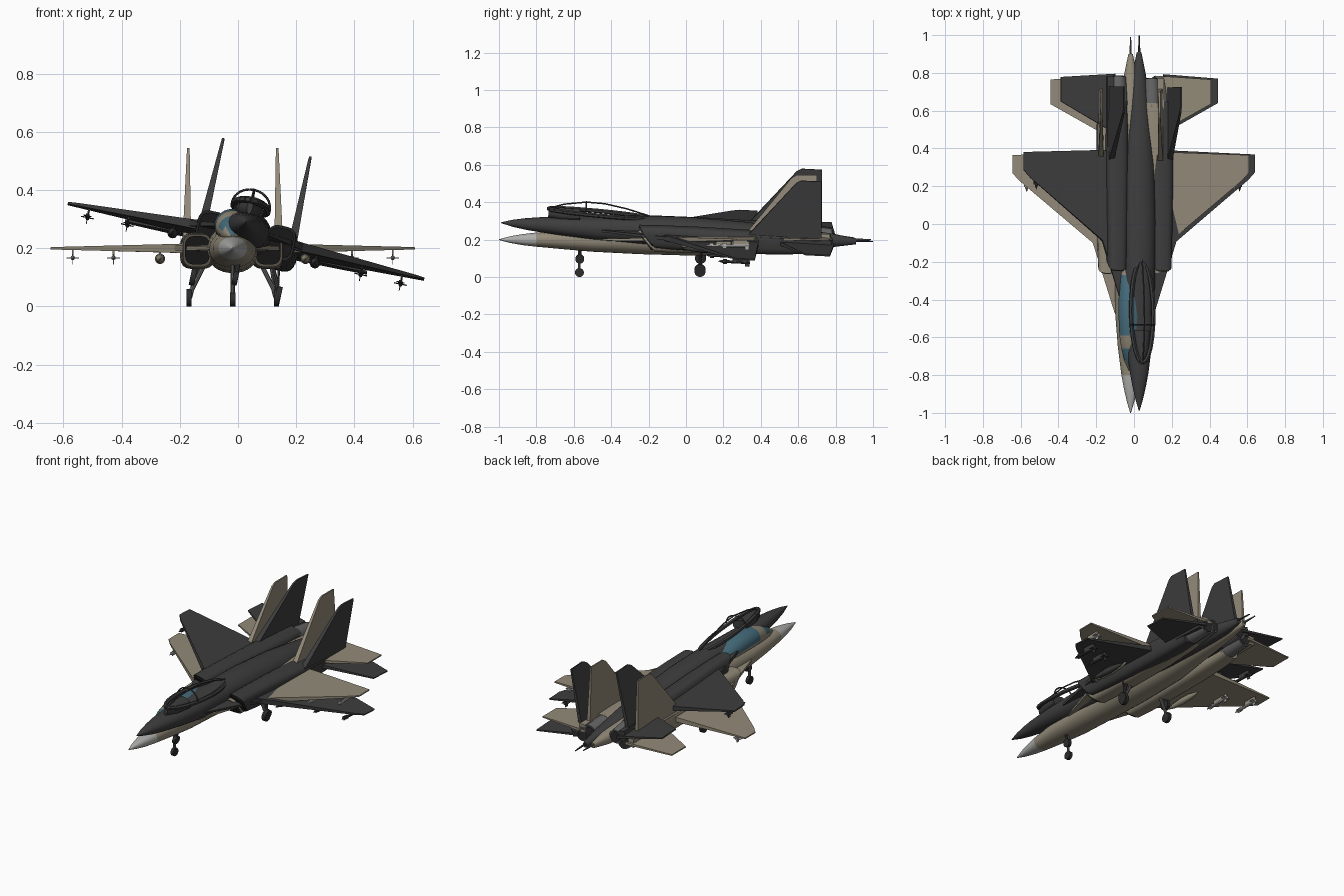
import bpy, bmesh, math
from mathutils import Matrix, Vector

if "Cube" in bpy.data.objects:
    bpy.data.objects.remove(bpy.data.objects["Cube"])


def mat(name, r, g, b):
    m = bpy.data.materials.new(name)
    m.diffuse_color = (r, g, b, 1)
    m.use_nodes = True
    m.node_tree.nodes["Principled BSDF"].inputs["Base Color"].default_value = m.diffuse_color
    return m


TAN = mat("tan paint", 0.29, 0.255, 0.19)
DARK = mat("dark grey paint", 0.047, 0.047, 0.047)
GLASS = mat("blue glass", 0.06, 0.15, 0.20)
LIGHT = mat("light grey", 0.42, 0.42, 0.41)
METAL = mat("nozzle metal", 0.13, 0.13, 0.13)
RUBBER = mat("black rubber", 0.025, 0.025, 0.025)

state = {}


def make(name, bm, mats, smooth=True, rule=None):
    """Turn a bmesh into a named object placed with the current jet."""
    bmesh.ops.recalc_face_normals(bm, faces=bm.faces[:])
    me = bpy.data.meshes.new(name)
    if rule:
        for f in bm.faces:
            f.material_index = rule(f.calc_center_median())
    bm.to_mesh(me)
    bm.free()
    for m in mats:
        me.materials.append(m)
    ob = bpy.data.objects.new(state["prefix"] + name, me)
    bpy.context.collection.objects.link(ob)
    if smooth:
        bpy.ops.object.select_all(action="DESELECT")
        ob.select_set(True)
        bpy.context.view_layer.objects.active = ob
        bpy.ops.object.shade_smooth_by_angle(angle=math.radians(35))
    ob.matrix_world = state["matrix"]
    return ob


def loft(bm, sections, n=20, power=1.0, cx=0.0):
    """Skin closed rings; section = (y, half width, z low, z high, rake)."""
    rings = []
    for y, w, lo, hi, *rake in sections:
        k = rake[0] if rake else 0
        ring = []
        for i in range(n):
            a = 2 * math.pi * (i + 0.5) / n
            c, s = math.cos(a), math.sin(a)
            c = math.copysign(abs(c) ** power, c)
            s = math.copysign(abs(s) ** power, s)
            z = (lo + hi) / 2 + s * (hi - lo) / 2
            ring.append(bm.verts.new((cx + c * w, y + k * (hi - z), z)))
        rings.append(ring)
    for a, b in zip(rings, rings[1:]):
        for i in range(n):
            j = (i + 1) % n
            bm.faces.new((a[i], a[j], b[j], b[i]))
    bm.faces.new(rings[0])
    bm.faces.new(rings[-1])


def blade(bm, outline, thick, axis):
    """Tapered slab: outline points in space, one thickness for each point."""
    off = Vector(axis)
    top = [bm.verts.new(Vector(p) + off * t / 2) for p, t in zip(outline, thick)]
    low = [bm.verts.new(Vector(p) - off * t / 2) for p, t in zip(outline, thick)]
    bm.faces.new(top)
    bm.faces.new(low[::-1])
    for i in range(len(top)):
        j = (i + 1) % len(top)
        bm.faces.new((top[i], low[i], low[j], top[j]))


def rod(bm, a, b, r1, r2=None, n=10):
    a, b = Vector(a), Vector(b)
    d = b - a
    m = Matrix.Translation((a + b) / 2) @ d.to_track_quat("Z", "Y").to_matrix().to_4x4()
    bmesh.ops.create_cone(bm, cap_ends=True, segments=n, radius1=r1,
                          radius2=r1 if r2 is None else r2, depth=d.length, matrix=m)


def box(bm, lo, hi):
    lo, hi = Vector(lo), Vector(hi)
    m = Matrix.Translation((lo + hi) / 2) @ Matrix.Diagonal((*(hi - lo), 1))
    bmesh.ops.create_cube(bm, size=1, matrix=m)


def build_jet(prefix, matrix, paint, nose, missile, open_canopy):
    state.update(prefix=prefix, matrix=matrix)

    # Fuselage with a separately coloured nose cone
    bm = bmesh.new()
    loft(bm, [(-1, .002, -.002, .002), (-.94, .02, -.018, .018), (-.87, .036, -.03, .03),
              (-.8, .049, -.038, .038), (-.65, .068, -.052, .05), (-.5, .08, -.065, .058),
              (-.25, .085, -.078, .076), (0, .09, -.085, .08), (.3, .085, -.083, .07),
              (.55, .06, -.06, .052), (.78, .037, -.04, .03), (.9, .012, -.02, .012)], 28, .9)
    make("fuselage", bm, [paint, nose], rule=lambda c: int(c.y < -.8))

    # Tail spike
    bm = bmesh.new()
    rod(bm, (0, .86, 0), (0, .99, 0), .008, .003)
    make("tail_spike", bm, [METAL if missile == LIGHT else paint])

    # Canopy: glazed dome, or an empty frame
    bm = bmesh.new()
    if not open_canopy:
        loft(bm, [(-.775, .01, .035, .045), (-.72, .035, .02, .085), (-.66, .05, .02, .112),
                  (-.59, .06, .02, .13), (-.5, .064, .02, .136), (-.4, .064, .02, .13),
                  (-.27, .058, .02, .105), (-.12, .03, .02, .082)], 20)
        make("canopy", bm, [paint, GLASS],
             rule=lambda c: int((c.y < -.66 or -.59 < c.y < -.27) and c.z > .06))
    else:
        rim = []
        for i in range(24):
            a = 2 * math.pi * i / 24
            rim.append(Vector((.06 * math.sin(a), -.48 - .27 * math.cos(a),
                               .078 + .012 * math.cos(a))))
        for i in range(24):
            rod(bm, rim[i], rim[(i + 1) % 24], .012, n=6)
        hoop = [Vector((.066 * math.cos(t * math.pi / 12), -.55,
                        .08 + .056 * math.sin(t * math.pi / 12))) for t in range(13)]
        spine = [Vector((0, y, z)) for y, z in
                 ((-.74, .095), (-.67, .118), (-.55, .136), (-.45, .132), (-.33, .11), (-.2, .075))]
        for path in (hoop, spine):
            for a, b in zip(path, path[1:]):
                rod(bm, a, b, .004, n=6)
        make("canopy_frame", bm, [paint])
        bm = bmesh.new()
        loft(bm, [(-.75, .01, .04, .09), (-.68, .04, .03, .098), (-.58, .05, .03, .096)], 12)
        make("instrument_cowl", bm, [paint])

    # Intake and engine nacelles, raked at the mouth
    bm = bmesh.new()
    for s in (-1, 1):
        loft(bm, [(-.26, .05, -.065, .05, .8), (-.15, .053, -.07, .053, .6), (.05, .056, -.072, .055),
                  (.35, .06, -.072, .052), (.52, .058, -.066, .05), (.64, .052, -.056, .046)],
             20, .6, s * .122)
    make("engine_nacelles", bm, [paint])

    # Dark intake mouths
    bm = bmesh.new()
    for s in (-1, 1):
        loft(bm, [(-.264, .043, -.056, .042, .8), (-.25, .043, -.056, .042, .8)], 20, .6, s * .122)
    make("intake_mouths", bm, [RUBBER])

    # Exhaust nozzles with dark openings
    bm = bmesh.new()
    for s in (-1, 1):
        rod(bm, (s * .112, .62, -.005), (s * .112, .77, -.005), .052, .04, 16)
    make("exhaust_nozzles", bm, [METAL])
    bm = bmesh.new()
    for s in (-1, 1):
        rod(bm, (s * .112, .765, -.005), (s * .112, .774, -.005), .033, n=16)
    make("exhaust_openings", bm, [RUBBER])

    # Tail booms beside the nozzles
    bm = bmesh.new()
    for s in (-1, 1):
        box(bm, (s * .16 - .018, .33, -.02), (s * .16 + .018, .77, .03))
    make("tail_booms", bm, [paint], False)

    # Wings, forward strakes, tailplanes and fins
    up = (0, 0, 1)
    surfaces = {
        "wings": ([(.14, -.16, 0), (.2, -.1, 0), (.59, .23, 0), (.626, .27, 0), (.626, .365, 0),
                   (.14, .382, 0)], [.035, .03, .01, .007, .007, .03], up),
        "strakes": ([(.06, -.52, .0), (.085, -.47, 0), (.2, -.1, 0), (.2, 0, 0), (.06, 0, 0)],
                    [.01, .01, .02, .02, .03], up),
        "tailplanes": ([(.15, .48, 0), (.425, .635, 0), (.425, .765, 0), (.13, .785, 0)],
                       [.02, .007, .007, .014], up),
        "tail_fins": ([(.158, .31, .02), (.153, .565, .33), (.153, .59, .345), (.153, .7, .345),
                       (.158, .715, .02)], [.03, .01, .008, .008, .022], (1, 0, 0)),
    }
    for name, (pts, thick, axis) in surfaces.items():
        bm = bmesh.new()
        for s in (-1, 1):
            blade(bm, [(s * x, y, z) for x, y, z in pts], thick, axis)
        make(name, bm, [paint], False)

    # Wing missiles with cross fins
    bm = bmesh.new()
    for s in (-1, 1):
        for x, y in ((.55, .17), (.41, .1)):
            c = s * x
            rod(bm, (c, y + .02, -.033), (c, y + .17, -.033), .008, n=8)
            rod(bm, (c, y, -.033), (c, y + .02, -.033), .001, .008, 8)
            for fy, r in ((y + .025, .014), (y + .145, .022)):
                box(bm, (c - r, fy, -.0345), (c + r, fy + .022, -.0315))
                box(bm, (c - .0015, fy, -.033 - r), (c + .0015, fy + .022, -.033 + r))
    make("missiles", bm, [missile], False)

    # Pylons and drop tanks
    bm = bmesh.new()
    for s in (-1, 1):
        for x, y in ((.55, .25), (.41, .16), (.25, .06)):
            box(bm, (s * x - .003, y, -.03), (s * x + .003, y + .08, 0))
    make("pylons", bm, [paint], False)
    bm = bmesh.new()
    for s in (-1, 1):
        loft(bm, [(-.03, .002, -.038, -.034), (.02, .014, -.05, -.022), (.09, .018, -.054, -.018),
                  (.16, .014, -.05, -.022), (.22, .002, -.038, -.034)], 12, 1, s * .25)
    make("drop_tanks", bm, [paint])

    # Landing gear
    bm = bmesh.new()
    rod(bm, (0, -.57, -.05), (0, -.57, -.175), .007, n=8)
    for s in (-1, 1):
        rod(bm, (s * .1, .075, -.06), (s * .14, .075, -.14), .008, n=8)
        rod(bm, (s * .14, .075, -.14), (s * .148, .075, -.17), .008, n=8)
        rod(bm, (s * .13, .075, -.06), (s * .142, .075, -.14), .004, n=6)
    make("gear_struts", bm, [METAL if missile == LIGHT else paint])
    bm = bmesh.new()
    for x, y, r in ((0, -.57, .024), (-.15, .075, .03), (.15, .075, .03)):
        rod(bm, (x - .009, y, r - .2), (x + .009, y, r - .2), r, n=18)
    make("wheels", bm, [RUBBER])


# Level tan jet
build_jet("tan_", Matrix.Translation((-.018, 0, .2)), TAN, LIGHT, LIGHT, False)

# Rolled, slightly nose-up dark jet
tilt = (Matrix.Translation((.0275, .01, .24)) @ Matrix.Rotation(math.radians(-2.9), 4, "X")
        @ Matrix.Rotation(math.radians(12), 4, "Y"))
build_jet("dark_", tilt, DARK, DARK, DARK, True)
